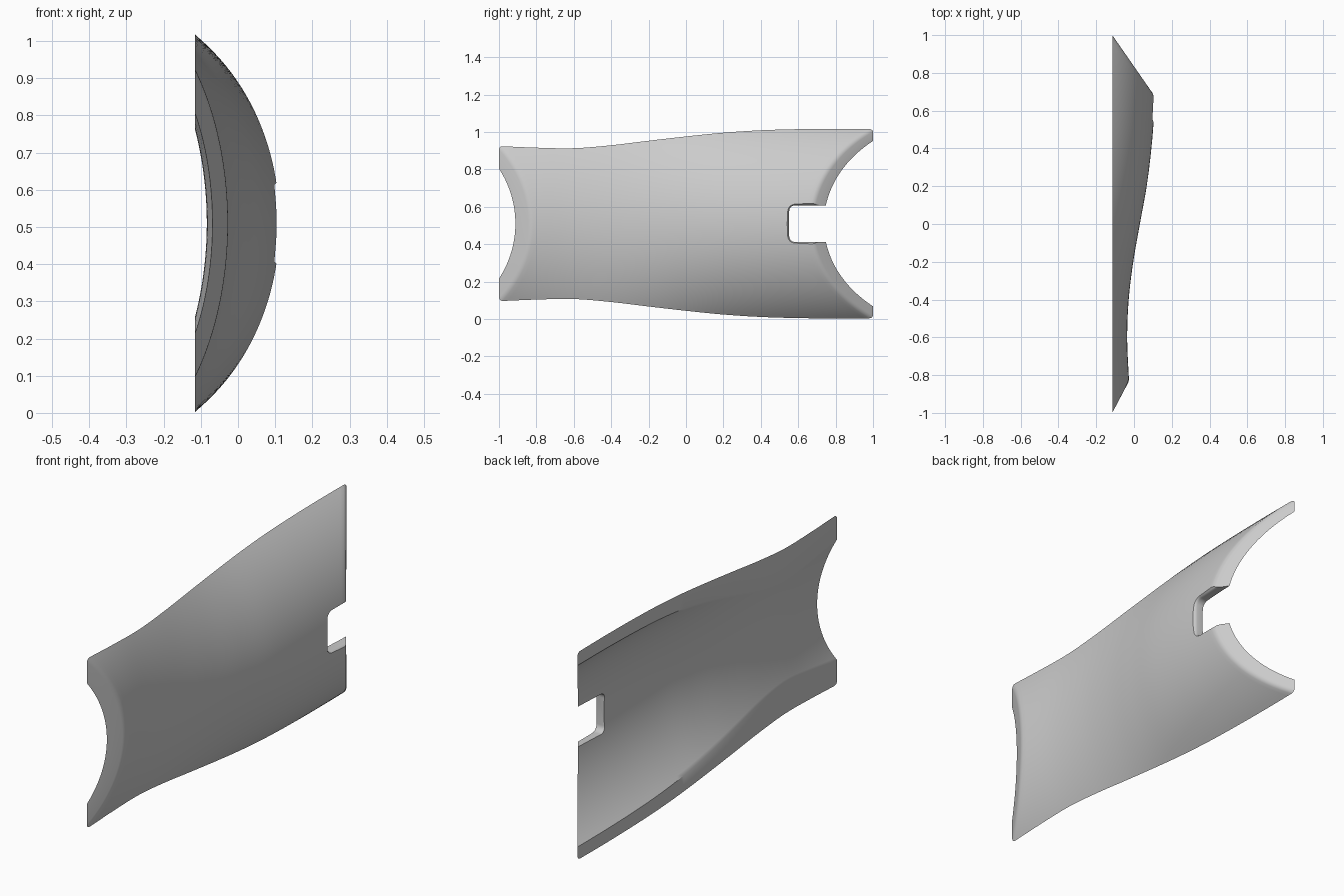
import bpy, bmesh, math

cube = bpy.data.objects.get("Cube")
if cube:
    bpy.data.objects.remove(cube)

BACK = -0.115      # flat plane of the two long edges
MID = 0.51         # height of the symmetry plane
WALL = 0.048       # shell thickness
ROWS, COLS = 44, 48

# Stations along the length: y, half height, crown x
STATIONS = [(-1.2, .418, -.005), (-1, .414, -.015), (-.8, .406, -.028), (-.6, .403, -.036),
            (-.4, .419, -.028), (-.2, .443, -.004), (0, .466, .031), (.2, .486, .067),
            (.4, .499, .092), (.6, .505, .108), (.8, .507, .118), (1, .506, .124), (1.2, .505, .126)]


def section(y):
    """Smooth (Catmull-Rom) half height and crown at y."""
    i = max(1, min(len(STATIONS) - 3, int((y + 1.2) / 0.2)))
    p = STATIONS[i - 1:i + 3]
    t = (y - p[1][0]) / (p[2][0] - p[1][0])
    return [0.5 * (2 * p[1][k] + (p[2][k] - p[0][k]) * t
                   + (2 * p[0][k] - 5 * p[1][k] + 4 * p[2][k] - p[3][k]) * t ** 2
                   + (3 * p[1][k] - p[0][k] - 3 * p[2][k] + p[3][k]) * t ** 3) for k in (1, 2)]


def arc_point(y, s, inset):
    """Point on the circular section, s from -1 to 1."""
    half, crown = section(y)
    sag = crown - BACK
    radius = (half * half + sag * sag) / (2 * sag)
    centre = crown - radius
    r = radius - inset
    a = s * math.acos((BACK - centre) / r)
    return centre + r * math.cos(a), MID + r * math.sin(a)


def end_y(start, slope, s, inset):
    """Where the section line meets the slanted end plane."""
    y = start
    for _ in range(12):
        y = start + slope * (arc_point(y, s, inset)[0] - BACK)
    return y


def finish(bm, name):
    bmesh.ops.recalc_face_normals(bm, faces=bm.faces)
    mesh = bpy.data.meshes.new(name)
    bm.to_mesh(mesh)
    bm.free()
    obj = bpy.data.objects.new(name, mesh)
    bpy.context.collection.objects.link(obj)
    return obj


# Curved shell: outer and inner skins joined along the rims
bm = bmesh.new()
skins = []
for inset in (0, WALL):
    grid = []
    for c in range(COLS + 1):
        s = 2 * c / COLS - 1
        y0, y1 = end_y(-1, 1.9, s, inset), end_y(1, -1.44, s, inset)
        line = []
        for r in range(ROWS + 1):
            y = y0 + (y1 - y0) * r / ROWS
            x, z = arc_point(y, s, inset)
            line.append(bm.verts.new((x, y, z)))
        grid.append(line)
    skins.append(grid)
    for c in range(COLS):
        for r in range(ROWS):
            bm.faces.new((grid[c][r], grid[c + 1][r], grid[c + 1][r + 1], grid[c][r + 1]))
outer, inner = skins
for c in (0, COLS):
    for r in range(ROWS):
        bm.faces.new((outer[c][r], outer[c][r + 1], inner[c][r + 1], inner[c][r]))
for r in (0, ROWS):
    for c in range(COLS):
        bm.faces.new((outer[c][r], outer[c + 1][r], inner[c + 1][r], inner[c][r]))
bmesh.ops.recalc_face_normals(bm, faces=bm.faces)

# Soften the outer edge of both ends
rims = [bm.edges.get((outer[c][r], outer[c + 1][r])) for r in (0, ROWS) for c in range(COLS)]
bmesh.ops.bevel(bm, geom=rims, offset=0.014, offset_type='OFFSET', segments=3,
                profile=0.5, affect='EDGES')
shell = finish(bm, "curved_shell")

# Rounded notch cutter, flared at the outer skin
bm = bmesh.new()
rings = []
for x, grow in ((-.3, 0), (.086, 0), (.095, .003), (.103, .010), (.2, .09)):
    half, y0, rad = 0.098 + grow, 0.552 - grow, 0.03 + grow
    outline = [(1.3, half), (1.3, -half)]
    for side in (-1, 1):
        for k in range(7):
            a = math.pi / 2 * (k / 6 if side < 0 else 1 - k / 6)
            outline.append((y0 + rad - rad * math.sin(a), side * (half - rad + rad * math.cos(a))))
    rings.append([bm.verts.new((x, y, MID + z)) for y, z in outline])
for a, b in zip(rings, rings[1:]):
    for i in range(len(a)):
        j = (i + 1) % len(a)
        bm.faces.new((a[i], a[j], b[j], b[i]))
bm.faces.new(rings[0])
bm.faces.new(rings[-1])
cutter = finish(bm, "notch_cutter")
cutter.hide_render = True

bpy.ops.object.select_all(action='DESELECT')
shell.select_set(True)
bpy.context.view_layer.objects.active = shell
cut = shell.modifiers.new("notch", 'BOOLEAN')
cut.operation, cut.solver, cut.object = 'DIFFERENCE', 'EXACT', cutter
bpy.ops.object.modifier_apply(modifier=cut.name)
bpy.data.objects.remove(cutter)

# Plain grey material
grey = bpy.data.materials.new("plain_grey")
grey.use_nodes = True
colour = (0.6, 0.6, 0.6, 1)
grey.diffuse_color = colour
grey.node_tree.nodes["Principled BSDF"].inputs["Base Color"].default_value = colour
shell.data.materials.clear()
shell.data.materials.append(grey)
bpy.ops.object.shade_smooth_by_angle(angle=math.radians(35))
